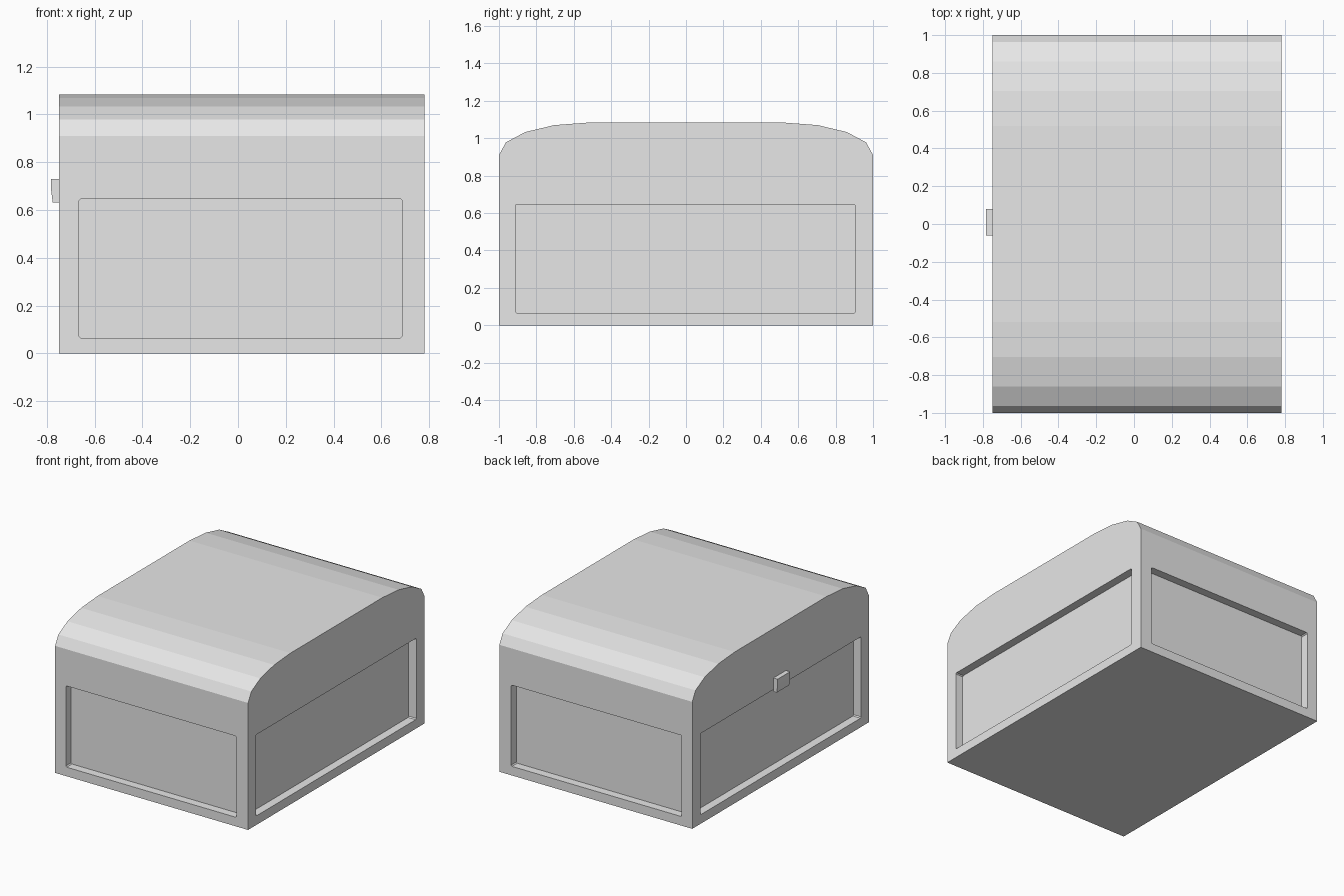
import bpy, bmesh
from mathutils import Vector

if "Cube" in bpy.data.objects:
    bpy.data.objects.remove(bpy.data.objects["Cube"])

grey = bpy.data.materials.new("light_grey")
grey.diffuse_color = (0.8, 0.8, 0.8, 1)
grey.use_nodes = True
grey.node_tree.nodes["Principled BSDF"].inputs["Base Color"].default_value = grey.diffuse_color

X0, X1 = -0.75, 0.78      # body ends in x
DEPTH = 0.06              # panel recess depth


def prism(name, profile, axis_vec):
    """Extrude a closed outline of 3D points along a vector."""
    bm = bmesh.new()
    face = bm.faces.new([bm.verts.new(p) for p in profile])
    new = bmesh.ops.extrude_face_region(bm, geom=[face])["geom"]
    verts = [v for v in new if isinstance(v, bmesh.types.BMVert)]
    bmesh.ops.translate(bm, verts=verts, vec=Vector(axis_vec))
    bmesh.ops.recalc_face_normals(bm, faces=bm.faces)
    mesh = bpy.data.meshes.new(name)
    bm.to_mesh(mesh)
    bm.free()
    mesh.materials.append(grey)
    obj = bpy.data.objects.new(name, mesh)
    bpy.context.collection.objects.link(obj)
    return obj


def clipped_rect(a0, a1, z0, z1, c=0.007):
    """Rectangle outline with tiny clipped corners."""
    return [(a0 + c, z0), (a1 - c, z0), (a1, z0 + c), (a1, z1 - c),
            (a1 - c, z1), (a0 + c, z1), (a0, z1 - c), (a0, z0 + c)]


# Chest body with a faceted, arched lid
arch = [(1.0, 0.91), (0.963, 0.978), (0.86, 1.033), (0.705, 1.07), (0.52, 1.084)]
outline = [(-1, 0), (1, 0)] + arch + [(-y, z) for y, z in reversed(arch)]
body = prism("chest_body", [(X0, y, z) for y, z in outline], (X1 - X0, 0, 0))

# Recessed panels on all four sides
PZ = (0.065, 0.647)
end_rect = clipped_rect(-0.665, 0.687, *PZ)
side_rect = clipped_rect(-0.912, 0.905, *PZ)
cutters = []
for label, y in (("front", -1.1), ("back", 1 - DEPTH)):
    cutters.append(prism(label + "_panel_cutter",
                         [(x, y, z) for x, z in end_rect], (0, 0.1 + DEPTH, 0)))
for label, x in (("left", X0 - 0.1), ("right", X1 - DEPTH)):
    cutters.append(prism(label + "_panel_cutter",
                         [(x, y, z) for y, z in side_rect], (0.1 + DEPTH, 0, 0)))
for c in cutters:
    c.hide_render = True
    c.hide_set(True)
    mod = body.modifiers.new(c.name, "BOOLEAN")
    mod.operation = "DIFFERENCE"
    mod.solver = "EXACT"
    mod.object = c

# Small latch above the left panel, reaching down over its top edge
latch = [(X0, 0.73), (-0.783, 0.73), (-0.783, 0.69), (-0.776, 0.632), (X0, 0.632)]
prism("latch", [(x, -0.06, z) for x, z in latch], (0, 0.14, 0))
